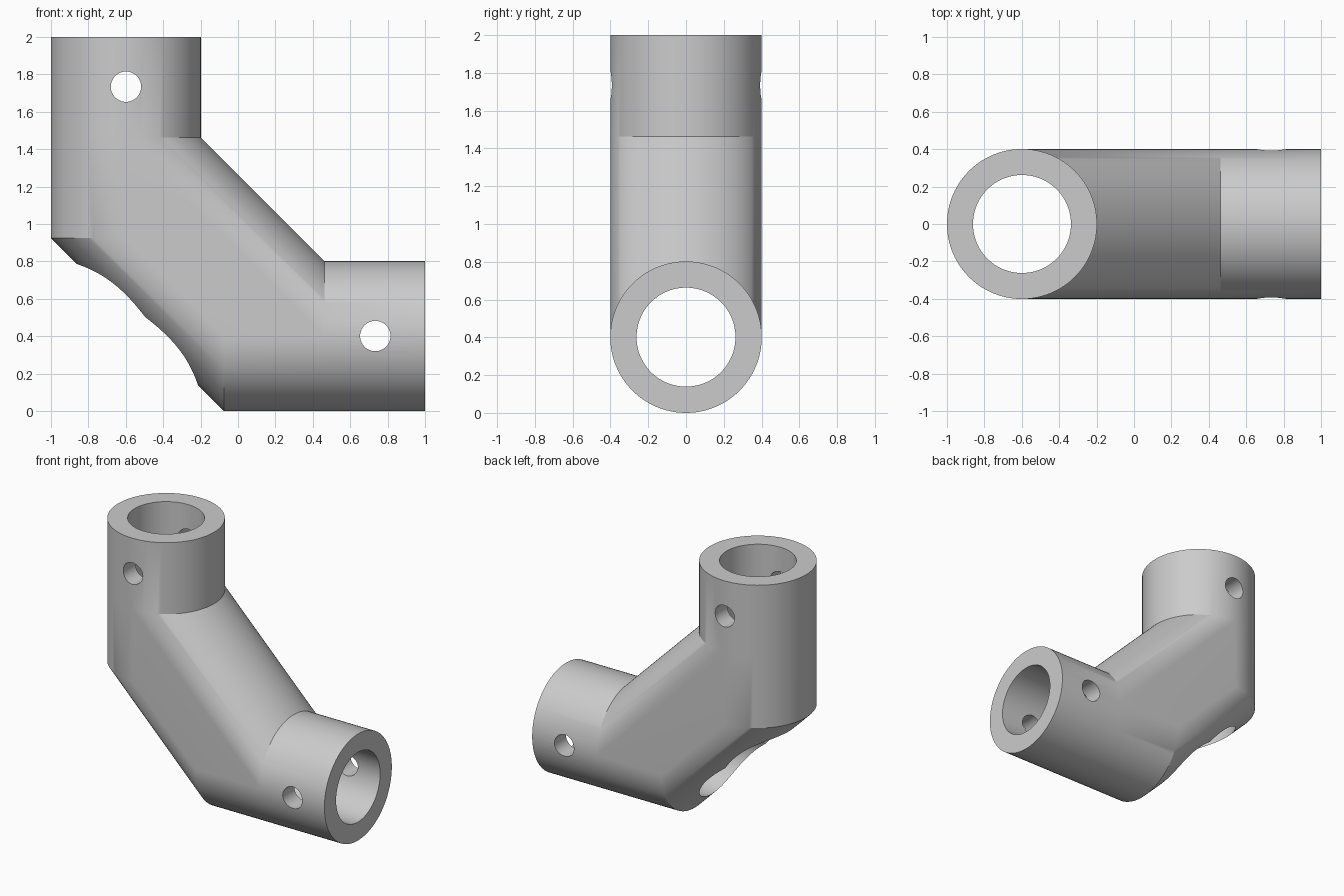
import bpy, bmesh, math
from mathutils import Vector, Matrix

cube = bpy.data.objects.get("Cube")
if cube:
    bpy.data.objects.remove(cube, do_unlink=True)

R, BORE, HOLE = 0.401, 0.262, 0.081   # outer, bore and pin hole radii
AX, AZ = R - 1, R                     # axis of upright socket (x) and level socket (z)
NEAR, FAR = 0.538, 1.075              # body limits, measured back from each open end
PIN = 0.266                           # pin hole distance from each open end
SEG = 96

grey = bpy.data.materials.new("plain grey")
grey.use_nodes = True
color = (0.6, 0.6, 0.6, 1)
grey.diffuse_color = color
grey.node_tree.nodes["Principled BSDF"].inputs["Base Color"].default_value = color


def make_object(name, bm):
    mesh = bpy.data.meshes.new(name)
    bm.normal_update()
    bm.to_mesh(mesh)
    bm.free()
    mesh.materials.append(grey)
    obj = bpy.data.objects.new(name, mesh)
    bpy.context.collection.objects.link(obj)
    return obj


def cutter(name, center, axis, radius, length):
    bm = bmesh.new()
    turn = Vector((0, 0, 1)).rotation_difference(Vector(axis)).to_matrix().to_4x4()
    bmesh.ops.create_cone(bm, cap_ends=True, segments=SEG, radius1=radius, radius2=radius,
                          depth=length, matrix=Matrix.Translation(center) @ turn)
    obj = make_object(name, bm)
    obj.hide_render = True
    return obj


# Body: hull around a short upright and a short level cylinder
bm = bmesh.new()
for i in range(SEG):
    a = 2 * math.pi * i / SEG
    u, v = R * math.cos(a), R * math.sin(a)
    for back in (NEAR, FAR):
        bm.verts.new((AX + u, v, 2 - back))
        bm.verts.new((1 - back, v, AZ + u))
hull = bmesh.ops.convex_hull(bm, input=bm.verts)
inner = {g for g in hull["geom_interior"] if isinstance(g, bmesh.types.BMVert)}
bmesh.ops.delete(bm, geom=list(inner), context="VERTS")
bmesh.ops.dissolve_limit(bm, angle_limit=math.radians(0.5), verts=bm.verts, edges=bm.edges)
bmesh.ops.recalc_face_normals(bm, faces=bm.faces)

# Sockets: pull the two round end faces out
for direction in (Vector((0, 0, 1)), Vector((1, 0, 0))):
    bm.normal_update()
    end = max(bm.faces, key=lambda f: f.normal.dot(direction))
    new = bmesh.ops.extrude_face_region(bm, geom=[end])["geom"]
    if end.is_valid:
        bmesh.ops.delete(bm, geom=[end], context="FACES_ONLY")
    moved = [g for g in new if isinstance(g, bmesh.types.BMVert)]
    bmesh.ops.translate(bm, verts=moved, vec=direction * NEAR)
bmesh.ops.recalc_face_normals(bm, faces=bm.faces)
elbow = make_object("elbow_fitting", bm)

# Through bores and cross pin holes
cutters = [
    cutter("upright_bore", (AX, 0, 1), (0, 0, 1), BORE, 3),
    cutter("level_bore", (0, 0, AZ), (1, 0, 0), BORE, 3),
    cutter("upright_pin_hole", (AX, 0, 2 - PIN), (0, 1, 0), HOLE, 2),
    cutter("level_pin_hole", (1 - PIN, 0, AZ), (0, 1, 0), HOLE, 2),
]
bpy.context.view_layer.objects.active = elbow
for c in cutters:
    mod = elbow.modifiers.new(c.name, "BOOLEAN")
    mod.operation, mod.solver, mod.object = "DIFFERENCE", "EXACT", c
    bpy.ops.object.modifier_apply(modifier=mod.name)
for c in cutters:
    bpy.data.objects.remove(c, do_unlink=True)

# Smooth round walls, crisp rims
bpy.ops.object.select_all(action="DESELECT")
elbow.select_set(True)
bpy.ops.object.shade_smooth_by_angle(angle=math.radians(25))
